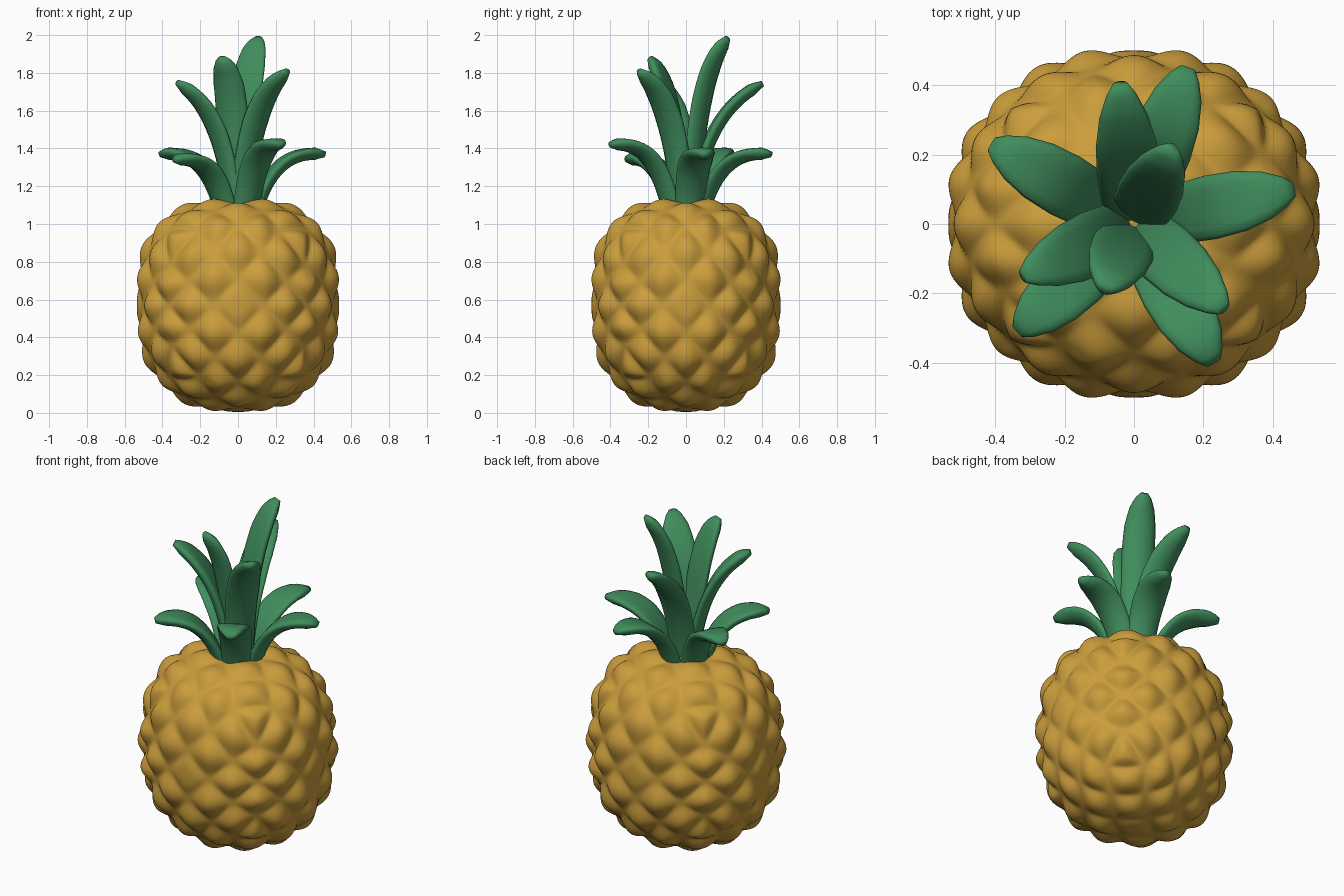
import bpy, bmesh, math
from mathutils import Vector

if "Cube" in bpy.data.objects:
    bpy.data.objects.remove(bpy.data.objects["Cube"])


def material(name, rgb):
    m = bpy.data.materials.new(name)
    m.diffuse_color = (*rgb, 1)
    m.use_nodes = True
    m.node_tree.nodes["Principled BSDF"].inputs["Base Color"].default_value = m.diffuse_color
    return m


def interp(table, x):
    # linear lookup in a short (x, y) table
    for (x0, y0), (x1, y1) in zip(table, table[1:]):
        if x <= x1:
            return y0 + (y1 - y0) * (x - x0) / (x1 - x0)
    return table[-1][1]


def finish(name, bm, mat):
    bmesh.ops.recalc_face_normals(bm, faces=bm.faces)
    me = bpy.data.meshes.new(name)
    bm.to_mesh(me)
    bm.free()
    me.materials.append(mat)
    me.shade_smooth()
    ob = bpy.data.objects.new(name, me)
    bpy.context.collection.objects.link(ob)
    return ob


gold = material("golden yellow", (0.60, 0.34, 0.045))
green = material("leaf green", (0.052, 0.27, 0.11))

# fruit: cube-sphere with a diamond lattice of bumps on each of the six sides
RX, RY, RZ, MID = 0.523, 0.488, 0.553, 0.567


def fruit_point(face, s, t):
    axis, sign = face
    a, b = math.tan(s * math.pi / 4), math.tan(t * math.pi / 4)
    d = [0, 0, 0]
    d[axis], d[(axis + 1) % 3], d[(axis + 2) % 3] = sign, a, b
    d = Vector(d).normalized()
    # squarish shoulders at the top, rounder at the bottom
    e = 2.7 if d.z > 0 else 2.3
    rho = math.hypot(d.x, d.y)
    r = (rho ** e + abs(d.z) ** e) ** (-1 / e)
    wave = math.cos(1.5 * math.pi * (s + t)) * math.cos(1.5 * math.pi * (s - t))
    bump = math.sqrt(wave * wave + 0.01) - 0.1
    bump *= 1 - 0.6 * math.exp(-(s * s + t * t) / 0.05)   # flatter side centres
    p = Vector((d.x * r * RX, d.y * r * RY, d.z * r * RZ))
    p += d * (0.044 * bump - 0.004) * (1 - 0.3 * abs(d.z))
    return p + Vector((0, 0, MID))


bm = bmesh.new()
N = 60
for face in [(k, sg) for k in range(3) for sg in (1, -1)]:
    g = [[bm.verts.new(fruit_point(face, 2 * i / N - 1, 2 * j / N - 1))
          for j in range(N + 1)] for i in range(N + 1)]
    for i in range(N):
        for j in range(N):
            bm.faces.new((g[i][j], g[i + 1][j], g[i + 1][j + 1], g[i][j + 1]))
bmesh.ops.remove_doubles(bm, verts=bm.verts, dist=0.0005)
finish("fruit", bm, gold)

# crown leaves: blades swept along a curve from the stem to a given tip
half_width = [(0, 0.078), (0.25, 0.086), (0.5, 0.093), (0.7, 0.088),
              (0.85, 0.070), (0.95, 0.044), (1, 0.022)]


def leaf(name, tip, base_r, ctrl_r, ctrl_z):
    tip = Vector(tip)
    d = Vector((tip.x, tip.y, 0)).normalized()
    side = Vector((-d.y, d.x, 0))
    p0 = d * base_r + Vector((0, 0, 1.06))
    p1 = d * ctrl_r + Vector((0, 0, ctrl_z))
    rows = []
    bm = bmesh.new()
    for k in range(21):
        t = k / 20
        c = p0 * (1 - t) ** 2 + p1 * 2 * t * (1 - t) + tip * t * t
        tan = ((p1 - p0) * (1 - t) + (tip - p1) * t).normalized()
        nrm = side.cross(-tan).normalized()     # towards the crown's axis
        if nrm.dot(Vector((0, 0, 1)) * tan.dot(d) - d * tan.z) < 0:
            nrm = -nrm
        w = interp(half_width, t)
        th = 0.033 if t < 0.9 else 0.033 - 0.17 * (t - 0.9)
        row = []
        for j in range(14):
            a = 2 * math.pi * j / 14
            x = math.cos(a)
            row.append(bm.verts.new(c + side * w * x
                                    + nrm * (th * math.sin(a) + 0.2 * w * (x * x - 0.4))))
        rows.append(row)
    for a, b in zip(rows, rows[1:]):
        for i in range(14):
            bm.faces.new((a[i], a[(i + 1) % 14], b[(i + 1) % 14], b[i]))
    bm.faces.new(rows[0][::-1])
    bm.faces.new(rows[-1])
    finish(name, bm, green)


low = [(0.46, 0.10, 1.37), (-0.41, 0.23, 1.37), (-0.335, -0.31, 1.34),
       (0.23, -0.40, 1.42), (0.155, 0.45, 1.37)]
for i, t in enumerate(low):
    leaf(f"outer_leaf_{i + 1}", t, 0.09, 0.19, t[2] + 0.05)

tall = [(0.26, -0.245, 1.81), (-0.32, -0.15, 1.75), (-0.085, -0.19, 1.88),
        (0.11, 0.22, 1.985), (-0.04, 0.405, 1.745)]
for i, t in enumerate(tall):
    reach = math.hypot(t[0], t[1])
    leaf(f"inner_leaf_{i + 1}", t, 0.03, 0.03 + 0.14 * reach, 1.06 + 0.8 * (t[2] - 1.06))
